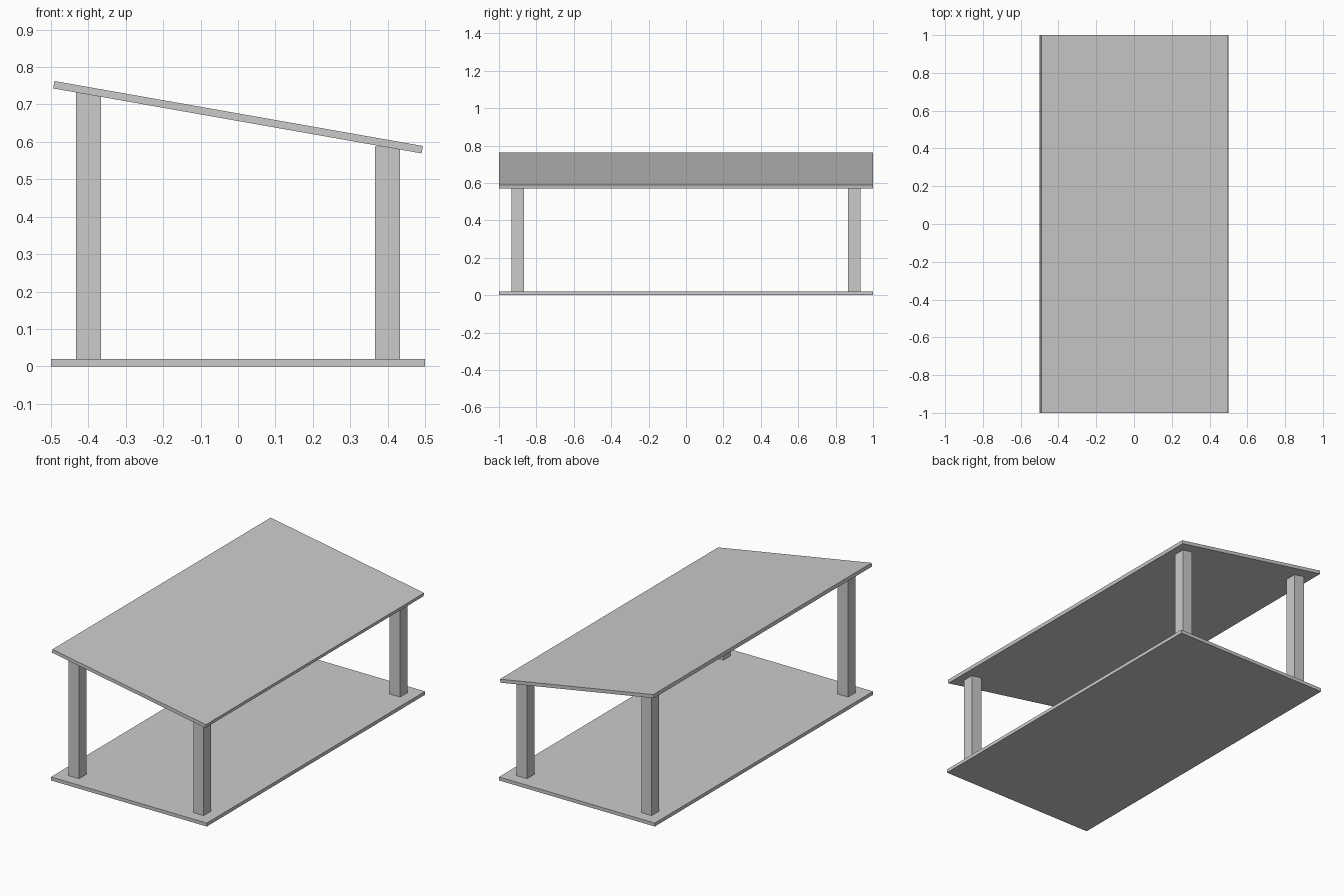
import bpy, math

if "Cube" in bpy.data.objects:
    bpy.data.objects.remove(bpy.data.objects["Cube"])


def box(name, size, centre, tilt=0.0):
    bpy.ops.mesh.primitive_cube_add(size=1, location=centre)
    ob = bpy.context.object
    ob.name = name
    ob.scale = size
    bpy.ops.object.transform_apply(location=False, rotation=False, scale=True)
    ob.rotation_euler = (0, math.radians(tilt), 0)
    return ob


BASE_TOP = 0.02
LEG = 0.067

# flat base board
box("base_board", (1.0, 2.0, BASE_TOP), (0, 0, BASE_TOP / 2))

# sloping roof board, high on the left side
box("roof_board", (1.0, 2.0, 0.02), (0, 0, 0.666), 10)

# four square legs, tall on the left and short on the right
for side, x, top in (("left", -0.4, 0.732), ("right", 0.4, 0.588)):
    for end, y in (("front", -0.9), ("back", 0.9)):
        box(f"{end}_{side}_leg", (LEG, LEG, top - BASE_TOP),
            (x, y, (top + BASE_TOP) / 2))
